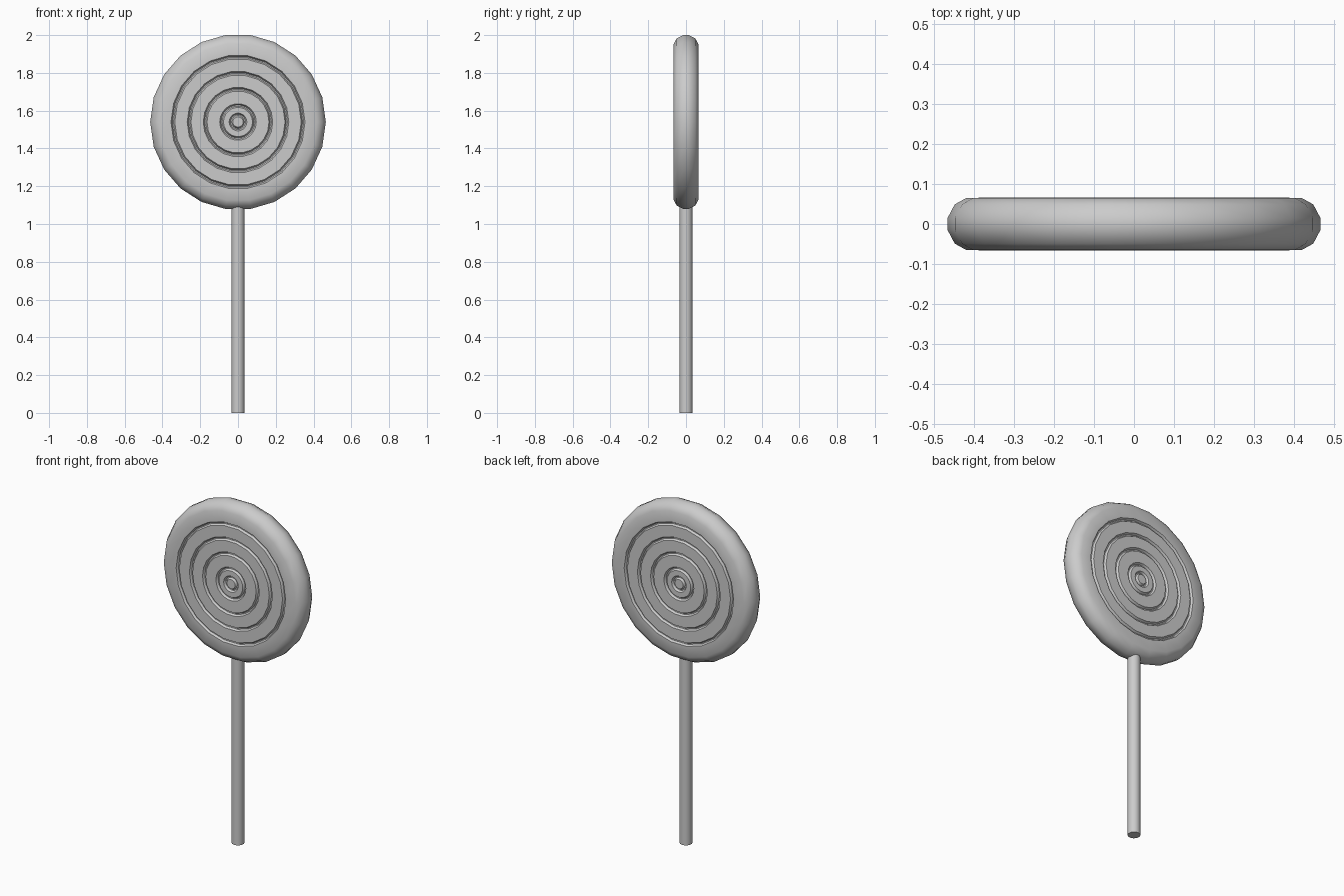
import bpy, bmesh, math

if "Cube" in bpy.data.objects:
    bpy.data.objects.remove(bpy.data.objects["Cube"])

SIDES = 22
CENTRE_Z = 1.54


def make_object(name, bm, angle):
    bmesh.ops.recalc_face_normals(bm, faces=bm.faces)
    mesh = bpy.data.meshes.new(name)
    bm.to_mesh(mesh)
    bm.free()
    ob = bpy.data.objects.new(name, mesh)
    bpy.context.collection.objects.link(ob)
    bpy.ops.object.select_all(action='DESELECT')
    ob.select_set(True)
    bpy.context.view_layer.objects.active = ob
    bpy.ops.object.shade_smooth_by_angle(angle=math.radians(angle))
    return ob


def lathe(name, profile, sides, centre_z, angle):
    """Revolve (radius, y) points about the y axis and cap both ends."""
    bm = bmesh.new()
    rings = []
    for r, y in profile:
        rings.append([bm.verts.new((r * math.cos(2 * math.pi * i / sides), y,
                                    centre_z + r * math.sin(2 * math.pi * i / sides)))
                      for i in range(sides)])
    for a, b in zip(rings, rings[1:]):
        for i in range(sides):
            j = (i + 1) % sides
            bm.faces.new((a[i], a[j], b[j], b[i]))
    bm.faces.new(rings[0])
    bm.faces.new(rings[-1])
    return make_object(name, bm, angle)


# Candy disc: concentric grooves on both faces, rounded rim
half = []
for r in (0.037, 0.087, 0.174, 0.259, 0.345):
    half += [(r - 0.010, 0.066), (r - 0.003, 0.054), (r + 0.003, 0.054), (r + 0.010, 0.066)]
half += [(0.418, 0.065), (0.447, 0.049), (0.465, 0.015)]
profile = [(r, -y) for r, y in half] + half[::-1]
lathe("candy_disc", profile, SIDES, CENTRE_Z, 35)

# Stick
bm = bmesh.new()
bmesh.ops.create_cone(bm, cap_ends=True, segments=20, radius1=0.034, radius2=0.034, depth=1.12)
bmesh.ops.translate(bm, verts=bm.verts, vec=(0, 0, 0.56))
make_object("stick", bm, 35)
